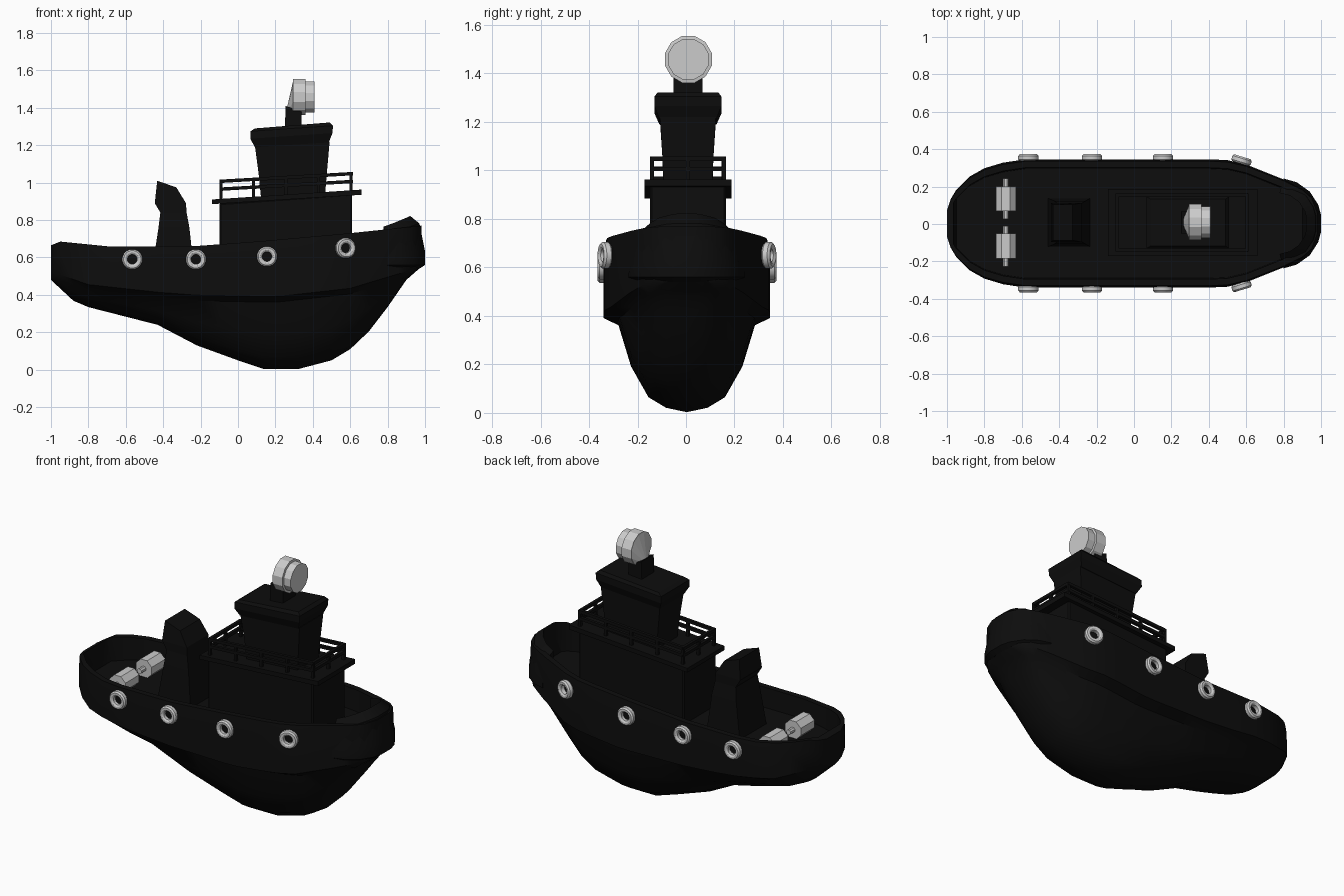
import bpy, math
from mathutils import Vector, Matrix

if "Cube" in bpy.data.objects:
    bpy.data.objects.remove(bpy.data.objects["Cube"])

CY = 0.008  # centre line of the superstructure
black = bpy.data.materials.new("black_paint")
black.diffuse_color = (0.004, 0.004, 0.004, 1)
black.use_nodes = True
black.node_tree.nodes["Principled BSDF"].inputs["Base Color"].default_value = black.diffuse_color


def finish(name, verts, faces, mat=black, smooth=None, bevel=0):
    me = bpy.data.meshes.new(name)
    me.from_pydata(verts, [], faces)
    ob = bpy.data.objects.new(name, me)
    bpy.context.collection.objects.link(ob)
    if mat:
        me.materials.append(mat)
    bpy.ops.object.select_all(action='DESELECT')
    ob.select_set(True)
    bpy.context.view_layer.objects.active = ob
    bpy.ops.object.mode_set(mode='EDIT')
    bpy.ops.mesh.select_all(action='SELECT')
    bpy.ops.mesh.normals_make_consistent(inside=False)
    bpy.ops.object.mode_set(mode='OBJECT')
    if smooth:
        bpy.ops.object.shade_smooth_by_angle(angle=math.radians(smooth))
    if bevel:
        m = ob.modifiers.new("bevel", 'BEVEL')
        m.width, m.segments = bevel, 1
    return ob


def loft(name, rings, closed=False, **kw):
    """Skin equal-length rings; cap both ends unless the loft is a closed loop."""
    n, r = len(rings[0]), len(rings)
    verts = [tuple(p) for ring in rings for p in ring]
    faces = []
    for i in range(r if closed else r - 1):
        a, b = i * n, (i + 1) % r * n
        faces += [(a + j, a + (j + 1) % n, b + (j + 1) % n, b + j) for j in range(n)]
    if not closed:
        faces += [tuple(range(n)), tuple(range((r - 1) * n, r * n))]
    return finish(name, verts, faces, **kw)


def box_ring(x0, x1, z0, z1, hw):
    return [(x0, CY - hw, z0), (x1, CY - hw, z1), (x1, CY + hw, z1), (x0, CY + hw, z0)]


def tower(name, levels, **kw):
    return loft(name, [box_ring(*l) for l in levels], **kw)


def bar(name, p, q, t):
    """Square bar between two points."""
    p, q = Vector(p), Vector(q)
    rot = (q - p).to_track_quat('Z', 'Y')
    offs = [rot @ Vector((a * t, b * t, 0)) for a, b in ((-1, -1), (1, -1), (1, 1), (-1, 1))]
    return loft(name, [[p + o for o in offs], [q + o for o in offs]])


def lathe(name, profile, sides, matrix, closed=False, **kw):
    """Revolve (radius, height) points about local Z."""
    rings = [[matrix @ Vector((r * math.cos(2 * math.pi * (k + .5) / sides),
                               r * math.sin(2 * math.pi * (k + .5) / sides), h))
              for k in range(sides)] for r, h in profile]
    return loft(name, rings, closed, mat=None, **kw)


def interp(table, x):
    for (x0, v0), (x1, v1) in zip(table, table[1:]):
        if x <= x1:
            return v0 + (v1 - v0) * (x - x0) / (x1 - x0)
    return table[-1][1]


# Hull: keel, rubbing line, sheer and plan outline along x
keel = [(-1, .48), (-.86, .35), (-.43, .24), (-.22, .13), (0, .05), (.14, .003), (.32, .003),
        (.5, .05), (.6, .11), (.7, .205), (.8, .335), (.9, .48), (.98, .55)]
strake = [(-1, .50), (-.8, .43), (-.3, .375), (.2, .365), (.6, .41), (.9, .50), (.98, .56)]
sheer = [(-1, .665), (-.95, .685), (-.7, .66), (-.24, .66), (.1, .685), (.6, .73), (.98, .77)]
plan = [(-1, .07), (-.98, .13), (-.95, .18), (-.88, .25), (-.8, .295), (-.7, .325), (-.58, .343),
        (.48, .343), (.6, .315), (.7, .275), (.8, .235), (.9, .185), (.95, .14), (.98, .06)]
stations = [-1, -.98, -.965, -.95, -.88, -.8, -.7, -.58, -.43, -.22, -.1, 0, .14, .23, .32, .4, .5,
            .6, .7, .8, .86, .9, .925, .95, .98]
rings = []
for x in stations:
    k, s, h, w = (interp(t, x) for t in (keel, strake, sheer, plan))
    well = -.96 < x < .92
    d = interp([(-1, .54), (-.2, .54), (.6, .6), (1, .64)], x) if well else h
    wi = max(w - .035, w * .7)
    half = [(.25, k + .05 * (s - k)), (.46, k + .17 * (s - k)), (.67, k + .52 * (s - k)),
            (.82, s - .005), (1, s + .025), (1, h - .07), (.97, h)]
    half = [(w * f, z) for f, z in half] + [(wi - .01, h), (wi - .015, d)]
    rings.append([(x, .003, k)] + [(x, .003 + y, z) for y, z in half]
                 + [(x, .003 - y, z) for y, z in reversed(half)])
loft("hull", rings, smooth=35)

# Bow fender wrapped round the stem
path = [(.80, .24), (.87, .22), (.94, .17), (.985, .10), (1.0, .045)]
path = path + [(x, -y) for x, y in reversed(path)]
rings = []
for i, (x, y) in enumerate(path):
    a, b = path[max(i - 1, 0)], path[min(i + 1, len(path) - 1)]
    n = Vector((-(b[1] - a[1]), b[0] - a[0])).normalized()
    top = interp([(.8, .765), (.87, .785), (.94, .805), (1, .822)], x)
    sec = [(-.08, top), (-.03, top - .04), (0, top - .19), (0, .56), (-.03, .54), (-.08, .58)]
    rings.append([(x + n.x * o, .003 + y + n.y * o, z) for o, z in sec])
loft("bow_fender", rings, smooth=35)

# Deck house, slanted upper deck, wheelhouse and its roof
tower("deck_house", [(-.1, .61, .5, .55, .157), (-.1, .61, .89, .94, .157)], bevel=.008)
tower("upper_deck", [(-.14, .66, .885, .935, .18), (-.14, .66, .91, .963, .18)])
tower("wheelhouse", [(.125, .465, .9, .93, .1), (.11, .475, 1.05, 1.05, .105),
                     (.09, .49, 1.2, 1.22, .115)])
tower("wheelhouse_roof", [(.09, .485, 1.19, 1.215, .118), (.066, .505, 1.235, 1.265, .138),
                          (.068, .508, 1.275, 1.305, .138), (.09, .49, 1.29, 1.322, .125)])

# Railing round the upper deck
rail_z = lambda x, drop: 1.015 + .058 * (x + .1) - drop
corners = [(-.09, -.148), (.605, -.148), (.605, .148), (-.09, .148)]
for i in range(4):
    (x0, y0), (x1, y1) = corners[i], corners[(i + 1) % 4]
    for drop in (.008, .05):
        bar("rail", (x0, CY + y0, rail_z(x0, drop)), (x1, CY + y1, rail_z(x1, drop)), .009)
    count = 4 if y0 == y1 else 2
    for j in range(count):
        f = j / count
        x, y = x0 + (x1 - x0) * f, CY + y0 + (y1 - y0) * f
        bar("rail_post", (x, y, rail_z(x, .125)), (x, y, rail_z(x, 0)), .008)

# Funnel
tower("funnel", [(-.46, -.235, .53, .53, .13), (-.425, -.26, .76, .76, .115),
                 (-.415, -.275, .84, .84, .105), (-.445, -.278, .89, .89, .105),
                 (-.432, -.33, 1.01, .975, .095)])

# Searchlight on its mount
tower("lamp_mount", [(.25, .34, 1.28, 1.29, .06), (.255, .34, 1.41, 1.38, .06)])
along_x = Matrix.Translation((0, .01, 1.458)) @ Matrix.Rotation(math.pi / 2, 4, 'Y')
lathe("searchlight", [(.1, .295), (.1, .36), (.087, .362), (.087, .408)], 12, along_x)
rim = [along_x @ Vector((.1 * math.cos(math.pi * (k + .5) / 6),
                         .1 * math.sin(math.pi * (k + .5) / 6), .297)) for k in range(12)]
loft("searchlight_back", [rim, [Vector((.262, .01, 1.385)).lerp(
    Vector((.262, p.y, p.z - .06)), .14) for p in rim]], mat=None)

# Winches on the aft deck
for y in (.135, -.118):
    m = Matrix.Translation((-.685, y, .59)) @ Matrix.Rotation(math.pi / 2, 4, 'X')
    lathe("winch_drum", [(.058, -.066), (.058, .066)], 8, m)
    lathe("winch_axle", [(.016, -.108), (.016, .108)], 8, m)

# Tyre fenders on both sides
for side in (-1, 1):
    for x, y, z, turn in ((-.565, .35, .59, 0), (-.225, .35, .59, 0), (.155, .35, .605, 0),
                          (.575, .337, .65, 17)):
        m = (Matrix.Translation((x, .004 + side * y, z))
             @ Matrix.Rotation(math.radians(-side * turn), 4, 'Z')
             @ Matrix.Rotation(math.pi / 2, 4, 'X'))
        sec = [(.026, -.012), (.036, -.019), (.047, -.019), (.055, -.010),
               (.055, .010), (.047, .019), (.036, .019), (.026, .012)]
        lathe("tyre_fender", sec, 16, m, closed=True, smooth=30)
